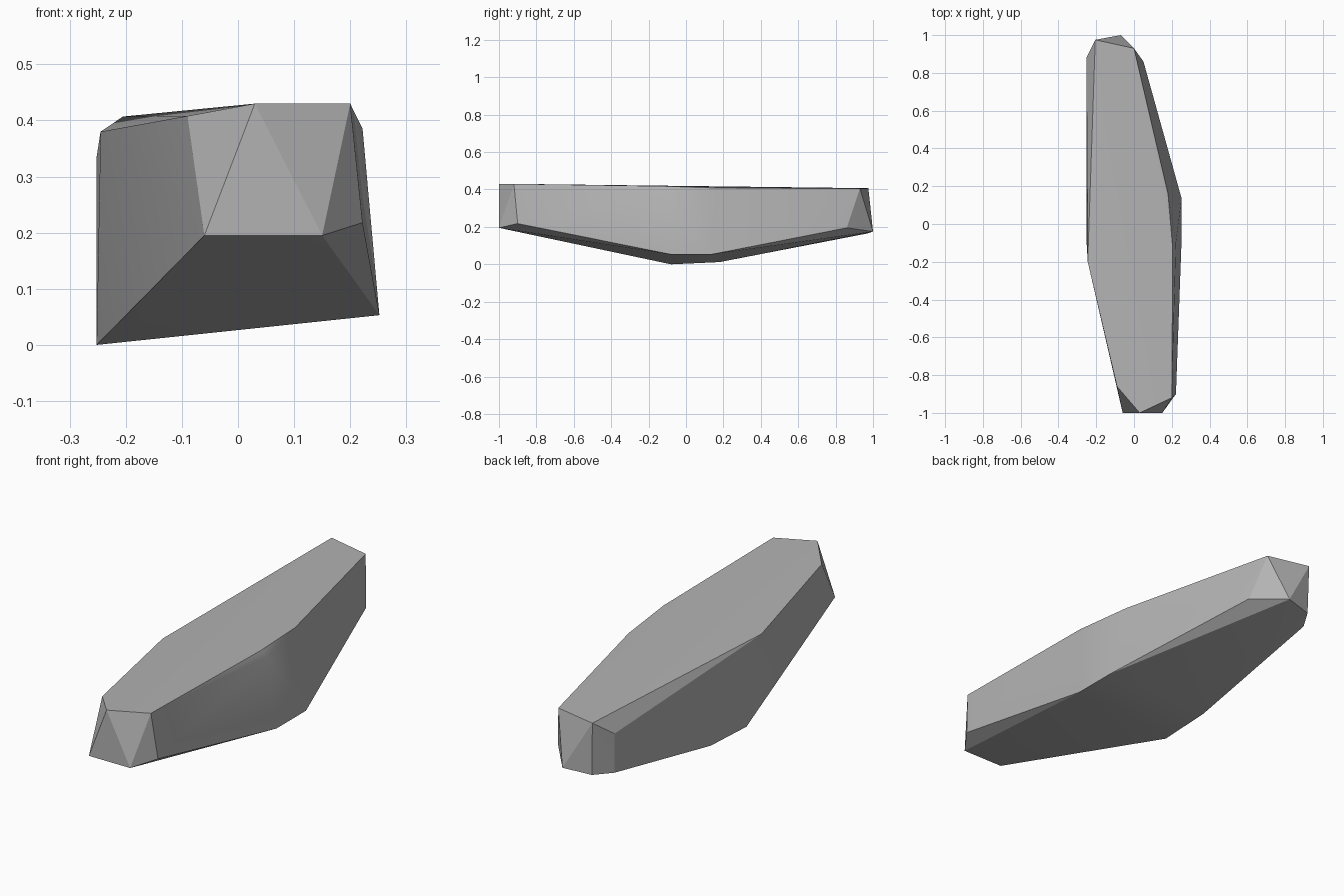
import bpy
import bmesh
import math

cube = bpy.data.objects.get("Cube")
if cube:
    bpy.data.objects.remove(cube, do_unlink=True)

# Stone colour
stone = bpy.data.materials.new("stone_grey")
stone.use_nodes = True
grey = (0.45, 0.45, 0.45, 1)
stone.diffuse_color = grey
shader = stone.node_tree.nodes["Principled BSDF"]
shader.inputs["Base Color"].default_value = grey
shader.inputs["Roughness"].default_value = 0.9

# Corners of the top slab face
top_rim = [(0.03, -1, 0.43), (0.2, -0.92, 0.43), (0.205, -0.13, 0.418),
           (0.18, 0.16, 0.408), (0, 0.93, 0.405), (-0.205, 0.975, 0.407),
           (-0.245, -0.2, 0.38), (-0.09, -0.86, 0.408)]

# Chipped corners on the side walls
side_chips = [(-0.252, 0.88, 0.335), (0.222, -0.1, 0.385)]

# Corners of the underside, tapering up to both ends
under_rim = [(-0.06, -1, 0.195), (0.15, -1, 0.195), (0.222, -0.9, 0.218),
             (0.252, -0.08, 0.053), (0.252, 0.135, 0.053), (0.05, 0.86, 0.195),
             (-0.07, 1, 0.175), (-0.2, 0.97, 0.165), (-0.252, 0.88, 0.155),
             (-0.252, 0.18, 0.012), (-0.252, -0.08, 0)]

# Rock body as the hull of its corners
bm = bmesh.new()
for corner in top_rim + side_chips + under_rim:
    bm.verts.new(corner)
hull = bmesh.ops.convex_hull(bm, input=bm.verts[:])
bmesh.ops.delete(bm, geom=[v for v in bm.verts if not v.link_faces], context="VERTS")
bmesh.ops.dissolve_limit(bm, angle_limit=math.radians(1),
                         verts=bm.verts[:], edges=bm.edges[:])
bmesh.ops.recalc_face_normals(bm, faces=bm.faces[:])
mesh = bpy.data.meshes.new("rock_slab")
bm.to_mesh(mesh)
bm.free()
mesh.materials.append(stone)

rock = bpy.data.objects.new("rock_slab", mesh)
bpy.context.collection.objects.link(rock)
bpy.context.view_layer.objects.active = rock
rock.select_set(True)
bpy.ops.object.shade_smooth_by_angle(angle=math.radians(25))
